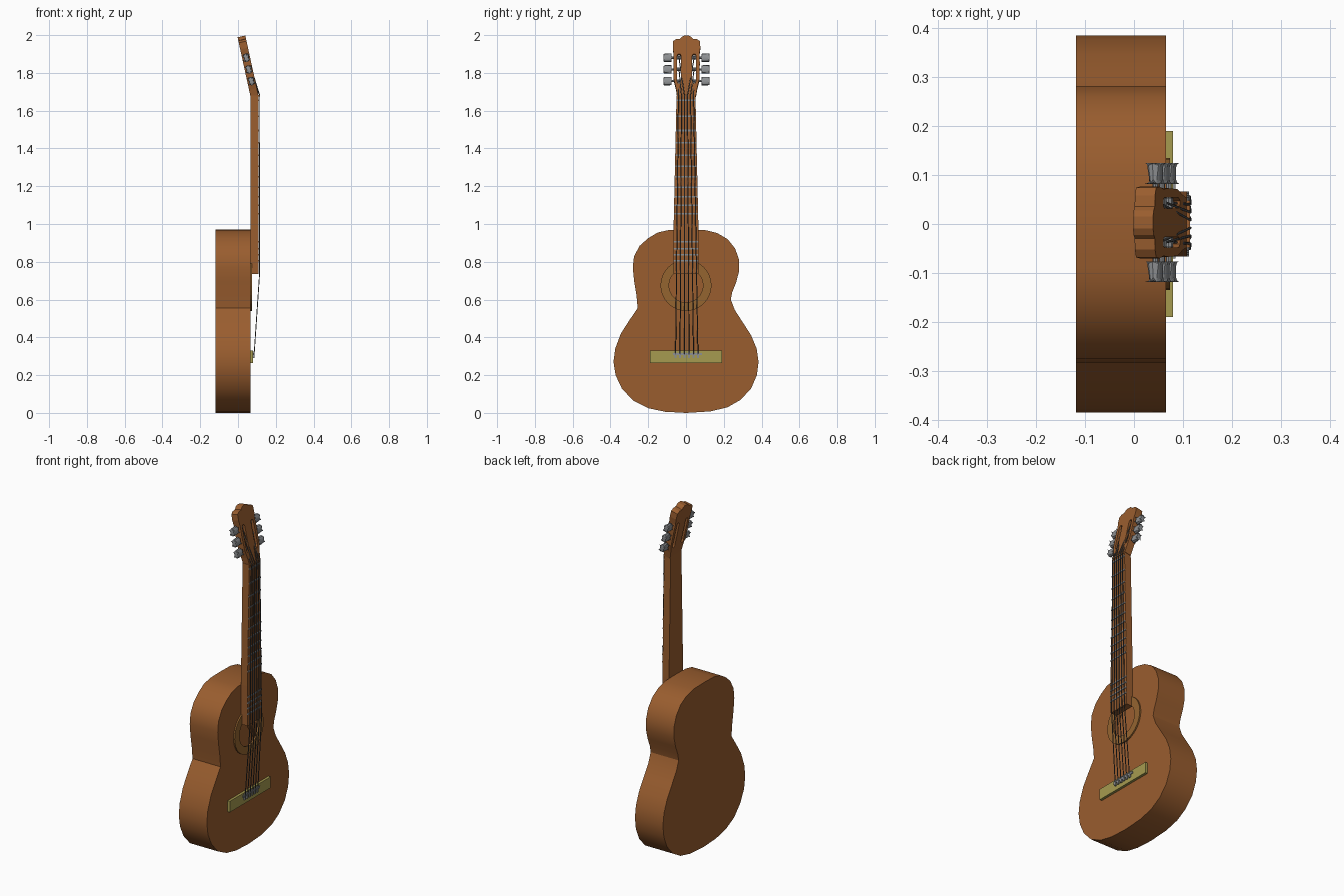
import bpy, bmesh, math
from mathutils import Matrix, Vector

if "Cube" in bpy.data.objects:
    bpy.data.objects.remove(bpy.data.objects["Cube"])


def material(name, rgb):
    m = bpy.data.materials.new(name)
    m.diffuse_color = (*rgb, 1)
    m.use_nodes = True
    m.node_tree.nodes["Principled BSDF"].inputs["Base Color"].default_value = m.diffuse_color
    return m


WOOD = material("wood", (0.32, 0.11, 0.028))
INLAY = material("inlay", (0.30, 0.13, 0.03))
OLIVE = material("bridge_wood", (0.38, 0.33, 0.08))
STEEL = material("string_steel", (0.07, 0.07, 0.07))
METAL = material("metal", (0.27, 0.28, 0.29))


def finish(name, bm, mat, smooth=None):
    bmesh.ops.recalc_face_normals(bm, faces=bm.faces)
    me = bpy.data.meshes.new(name)
    bm.to_mesh(me)
    bm.free()
    me.materials.append(mat)
    ob = bpy.data.objects.new(name, me)
    bpy.context.collection.objects.link(ob)
    if smooth:
        bpy.ops.object.select_all(action='DESELECT')
        ob.select_set(True)
        bpy.context.view_layer.objects.active = ob
        bpy.ops.object.shade_smooth_by_angle(angle=math.radians(smooth))
    return ob


def circle(y, z, r, n=32):
    return [(y + r * math.cos(2 * math.pi * i / n), z + r * math.sin(2 * math.pi * i / n)) for i in range(n)]


def plate(name, loops, front, depth, mat, matrix=None, hollow=False, smooth=None):
    """Flat yz outline with holes, extruded towards -x; hollow extrudes only the outer rim."""
    bm = bmesh.new()
    rims = []
    for pts in loops:
        vs = [bm.verts.new((front, y, z)) for y, z in pts]
        rims.append([bm.edges.new((vs[i - 1], vs[i])) for i in range(len(vs))])
    bmesh.ops.triangle_fill(bm, use_beauty=True, edges=[e for r in rims for e in r], normal=(1, 0, 0))
    if hollow:
        geo = bmesh.ops.extrude_edge_only(bm, edges=rims[0])["geom"]
        bmesh.ops.contextual_create(bm, geom=[e for e in geo if isinstance(e, bmesh.types.BMEdge)
                                              and all(v in geo for v in e.verts)])
    else:
        geo = bmesh.ops.extrude_face_region(bm, geom=bm.faces[:], use_keep_orig=True)["geom"]
    moved = [v for v in geo if isinstance(v, bmesh.types.BMVert)]
    bmesh.ops.translate(bm, verts=moved, vec=(-depth, 0, 0))
    if matrix:
        bm.transform(matrix)
    return finish(name, bm, mat, smooth)


def box(name, x, y, z, mat):
    bm = bmesh.new()
    size = Matrix.Diagonal((x[1] - x[0], y[1] - y[0], z[1] - z[0], 1))
    centre = Matrix.Translation((sum(x) / 2, sum(y) / 2, sum(z) / 2))
    bmesh.ops.create_cube(bm, size=1, matrix=centre @ size)
    return finish(name, bm, mat)


def rod(name, centre, radius, length, mat, stretch=1.0, bevel=0.0, n=12, tilt=None):
    """Cylinder along y, optionally flattened in x and rounded at the ends."""
    bm = bmesh.new()
    bmesh.ops.create_cone(bm, cap_ends=True, segments=n, radius1=radius, radius2=radius, depth=length)
    bm.transform(Matrix.Rotation(math.pi / 2, 4, 'X'))
    if bevel:
        rim = [e for e in bm.edges if abs(e.verts[0].co.y - e.verts[1].co.y) < 1e-5]
        bmesh.ops.bevel(bm, geom=rim, offset=bevel, segments=2, profile=0.5, affect='EDGES')
    bm.transform(Matrix.Diagonal((stretch, 1, 1, 1)))
    bm.transform(Matrix.Translation(centre) @ (tilt or Matrix.Identity(4)))
    return finish(name, bm, mat, 35)


FRONT, BOARD, NUT = 0.065, 0.108, 1.68

# Hollow body with sound hole
right = [(0, 0.97), (0.1, 0.968), (0.165, 0.952), (0.22, 0.92), (0.26, 0.87), (0.281, 0.81), (0.281, 0.75),
         (0.265, 0.69), (0.245, 0.64), (0.237, 0.6), (0.258, 0.545), (0.3, 0.48), (0.345, 0.41), (0.374, 0.34),
         (0.384, 0.27), (0.375, 0.2), (0.345, 0.13), (0.29, 0.07), (0.22, 0.03), (0.13, 0.008)]
left = [(0, 0), (-0.11, 0.006), (-0.2, 0.025), (-0.28, 0.065), (-0.34, 0.13), (-0.373, 0.2), (-0.384, 0.27),
        (-0.375, 0.34), (-0.345, 0.42), (-0.3, 0.49), (-0.256, 0.555), (-0.262, 0.62), (-0.275, 0.7),
        (-0.282, 0.77), (-0.275, 0.83), (-0.245, 0.885), (-0.2, 0.925), (-0.15, 0.955), (-0.09, 0.968)]
plate("body", [right + left, circle(0, 0.675, 0.09)], FRONT, 0.183, WOOD, hollow=True, smooth=25)

# Ring around the sound hole
plate("sound_hole_ring", [circle(0, 0.675, 0.135), circle(0, 0.675, 0.09)], 0.073, 0.009, INLAY)

# Neck
def half_width(z):
    return 0.066 - 0.016 * max(0, (z - 0.95) / (NUT - 0.95))

plate("neck", [[(0.066, 0.735), (0.066, 0.97), (0.05, NUT), (-0.05, NUT), (-0.066, 0.97), (-0.066, 0.735)]],
      BOARD, 0.043, WOOD)

# Frets
for z in (1.655, 1.57, 1.495, 1.43, 1.365, 1.305, 1.25, 1.195, 1.145, 1.1, 1.055, 0.905, 0.87, 0.838, 0.805):
    w = half_width(z)
    box("fret", (BOARD - 0.003, BOARD + 0.004), (-w, w), (z - 0.004, z + 0.004), METAL)

# Slotted headstock, leaning back
lean = Matrix.Translation((BOARD, 0.003, NUT)) @ Matrix.Rotation(math.radians(-12.3), 4, 'Y')
half = [(0.05, 0), (0.056, 0.04), (0.068, 0.09), (0.07, 0.18), (0.068, 0.225), (0.073, 0.26), (0.071, 0.295),
        (0.055, 0.306), (0.033, 0.308), (0.025, 0.318), (0.012, 0.325)]
outline = half + [(-y, z) for y, z in reversed(half)]
slot = [(0.036, 0.066), (0.044, 0.066), (0.051, 0.08), (0.051, 0.215), (0.046, 0.225), (0.034, 0.225),
        (0.029, 0.215), (0.029, 0.08)]
plate("headstock", [outline, slot, [(-y, z) for y, z in slot]], 0, 0.042, WOOD, matrix=lean)

# Nut
box("nut", (BOARD - 0.004, BOARD + 0.006), (-0.048, 0.048), (NUT - 0.006, NUT + 0.004), WOOD)

# Tuners: post, roller and knob, three each side
turn = lean.to_3x3().to_4x4()
pegs = {}
for side in (-1, 1):
    for i in range(3):
        def at(y):
            return lean @ Vector((-0.02, side * y, 0.083 + 0.063 * i))
        rod("tuner_post", at(0.058), 0.006, 0.065, METAL, n=8)
        rod("tuner_roller", at(0.04), 0.009, 0.02, METAL, n=10)
        rod("tuner_knob", at(0.1), 0.023, 0.042, METAL, stretch=0.65, bevel=0.009, tilt=turn)
        pegs[side, i] = at(0.04)

# Bridge with saddle
box("bridge", (FRONT - 0.002, 0.08), (-0.19, 0.19), (0.265, 0.33), OLIVE)
box("saddle", (0.078, 0.085), (-0.07, 0.085), (0.306, 0.318), METAL)

# Strings, with an anchor on the bridge for each
for i in range(6):
    yb, yn = -0.055 + 0.0236 * i, -0.04 + 0.016 * i
    side = -1 if i < 3 else 1
    peg = pegs[side, i if i < 3 else 5 - i] + Vector((0.009, 0, 0))
    ym = yb + (yn - yb) * 0.31
    path = [(0.083, yb, 0.295), (0.086, yb, 0.318), (0.114, ym, 0.735), (0.115, yn, NUT), tuple(peg)]
    cu = bpy.data.curves.new("string", 'CURVE')
    cu.dimensions = '3D'
    cu.bevel_depth, cu.bevel_resolution = 0.0026, 1
    cu.use_fill_caps = True
    sp = cu.splines.new('POLY')
    sp.points.add(len(path) - 1)
    for p, co in zip(sp.points, path):
        p.co = (*co, 1)
    cu.materials.append(STEEL)
    bpy.context.collection.objects.link(bpy.data.objects.new("string", cu))
    box("string_anchor", (0.078, 0.087), (yb - 0.006, yb + 0.006), (0.29, 0.324), METAL)
